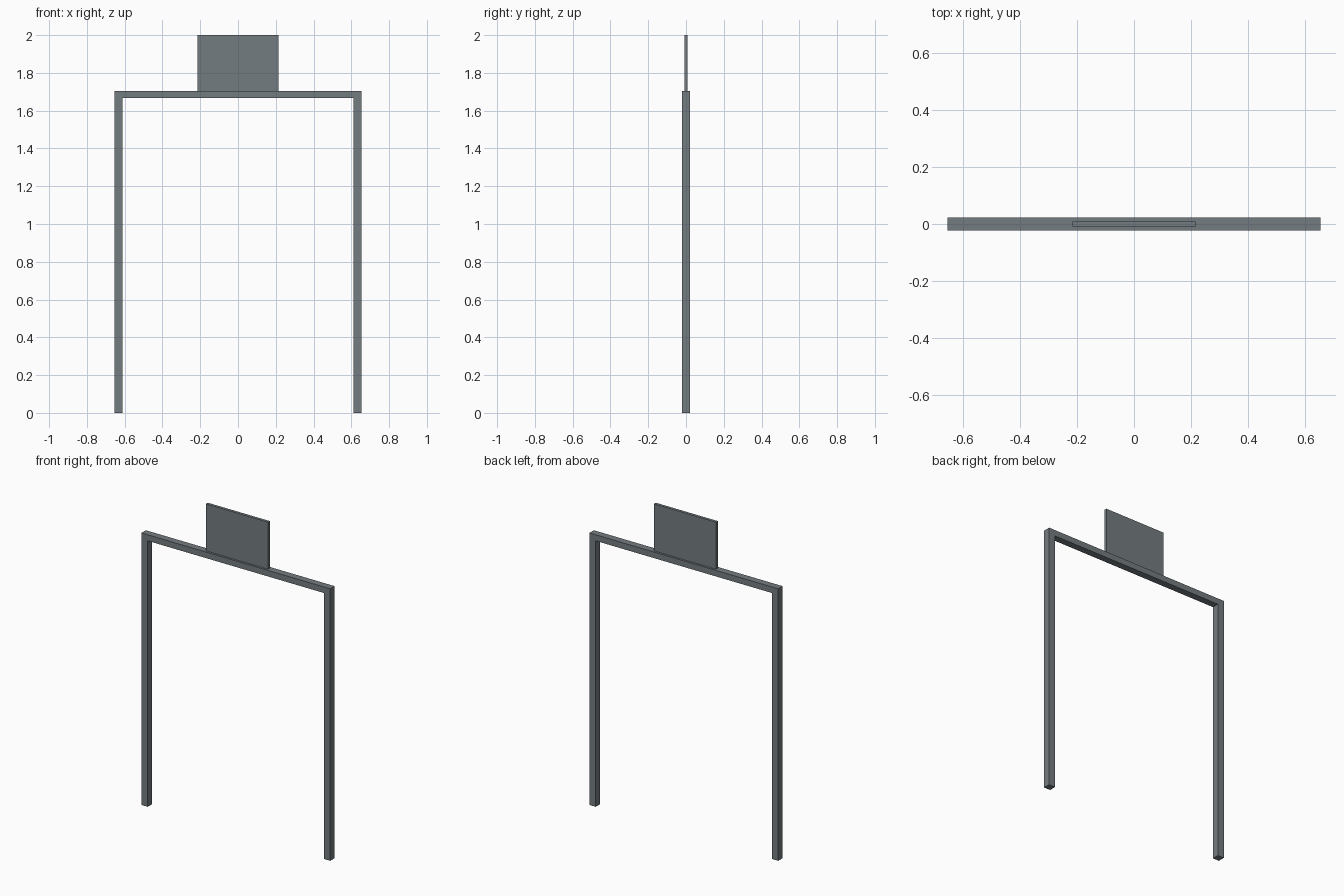
import bpy, bmesh

if "Cube" in bpy.data.objects:
    bpy.data.objects.remove(bpy.data.objects["Cube"])

# One flat grey painted metal
grey = bpy.data.materials.new("grey metal")
grey.diffuse_color = (0.175, 0.2, 0.215, 1)
grey.use_nodes = True
grey.node_tree.nodes["Principled BSDF"].inputs["Base Color"].default_value = grey.diffuse_color


def extruded(name, profile, half_depth):
    """Extrude an x-z outline symmetrically along y."""
    bm = bmesh.new()
    face = bm.faces.new([bm.verts.new((x, -half_depth, z)) for x, z in profile])
    out = bmesh.ops.extrude_face_region(bm, geom=[face], use_keep_orig=True)
    verts = [g for g in out["geom"] if isinstance(g, bmesh.types.BMVert)]
    bmesh.ops.translate(bm, verts=verts, vec=(0, 2 * half_depth, 0))
    bmesh.ops.recalc_face_normals(bm, faces=bm.faces)
    mesh = bpy.data.meshes.new(name)
    bm.to_mesh(mesh)
    bm.free()
    mesh.materials.append(grey)
    obj = bpy.data.objects.new(name, mesh)
    bpy.context.collection.objects.link(obj)
    return obj


# Square-tube frame: two legs and a top rail in one piece
W, INNER, TOP, UNDER = 0.655, 0.611, 1.705, 1.667
right = [(INNER, UNDER), (INNER, 0), (W, 0), (W, TOP)]
left = [(-x, z) for x, z in reversed(right)]
extruded("frame", right + left, 0.022)

# Upright sign panel standing on the rail
P = 0.215
extruded("sign_panel", [(-P, TOP), (P, TOP), (P, 2.0), (-P, 2.0)], 0.009)
